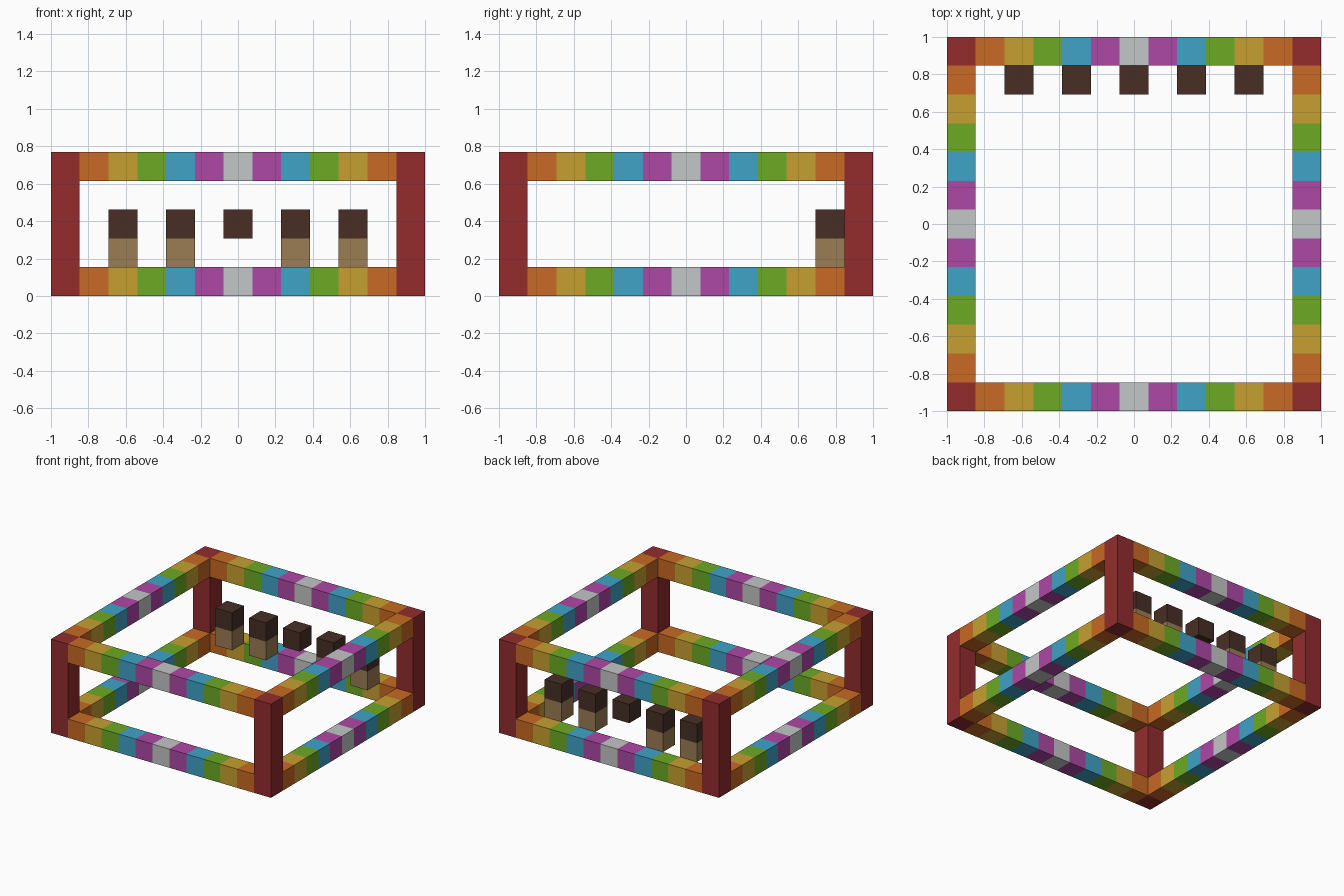
import bpy, bmesh
from mathutils import Matrix, Vector
from math import pi

cube = bpy.data.objects.get("Cube")
if cube:
    bpy.data.objects.remove(cube, do_unlink=True)

U = 2 / 13          # edge of one block
HALF = 6 * U        # centre of the frame rails and posts


def material(name, *rgb):
    """Flat material from an sRGB colour in 0-255."""
    col = [((c / 255 + 0.055) / 1.055) ** 2.4 for c in rgb] + [1]
    m = bpy.data.materials.new(name)
    m.use_nodes = True
    m.diffuse_color = col
    m.node_tree.nodes["Principled BSDF"].inputs["Base Color"].default_value = col
    return m


red = material("red", 147, 44, 45)
dark_wood = material("dark brown", 72, 47, 37)
light_wood = material("tan", 155, 125, 83)
# Rail colours from the middle block outwards
bands = [
    material("light grey", 196, 199, 199),
    material("magenta", 174, 72, 165),
    material("sky blue", 63, 163, 199),
    material("green", 109, 170, 36),
    material("ochre", 199, 160, 49),
    material("orange", 200, 106, 35),
]


def add_object(name, bm, mats):
    bmesh.ops.recalc_face_normals(bm, faces=bm.faces)
    me = bpy.data.meshes.new(name)
    bm.to_mesh(me)
    bm.free()
    for m in mats:
        me.materials.append(m)
    ob = bpy.data.objects.new(name, me)
    bpy.context.collection.objects.link(ob)
    return ob


def box(name, centre, size, mat):
    bm = bmesh.new()
    bmesh.ops.create_cube(bm, size=1)
    bmesh.ops.scale(bm, vec=size, verts=bm.verts)
    bmesh.ops.translate(bm, vec=centre, verts=bm.verts)
    return add_object(name, bm, [mat])


def rail(name, centre, turn):
    """Square bar cut into eleven bands, coloured by distance from its middle."""
    bm = bmesh.new()
    bmesh.ops.create_cube(bm, size=U)
    bmesh.ops.scale(bm, vec=(11, 1, 1), verts=bm.verts)
    for i in range(-5, 5):
        bmesh.ops.bisect_plane(bm, geom=bm.verts[:] + bm.edges[:] + bm.faces[:],
                               plane_co=((i + 0.5) * U, 0, 0), plane_no=(1, 0, 0))
    for f in bm.faces:
        f.material_index = min(5, round(abs(f.calc_center_median().x) / U))
    bmesh.ops.transform(bm, verts=bm.verts,
                        matrix=Matrix.Translation(Vector(centre)) @ Matrix.Rotation(turn, 4, 'Z'))
    return add_object(name, bm, bands)


# Corner posts
for side, sx in (("left", 1), ("right", -1)):
    for end, sy in (("front", -1), ("back", 1)):
        box(f"{end}_{side}_post", (sx * HALF, sy * HALF, 2.5 * U), (U, U, 5 * U), red)

# Lower and upper rails on all four sides
for level, z in (("lower", 0.5 * U), ("upper", 4.5 * U)):
    rail(f"{level}_front_rail", (0, -HALF, z), 0)
    rail(f"{level}_back_rail", (0, HALF, z), 0)
    rail(f"{level}_left_rail", (HALF, 0, z), pi / 2)
    rail(f"{level}_right_rail", (-HALF, 0, z), pi / 2)

# Row of wooden blocks inside the back; the middle one has no base
for n, i in enumerate(range(-4, 5, 2), 1):
    box(f"dark_block_{n}", (i * U, 5 * U, 2.5 * U), (U, U, U), dark_wood)
    if i:
        box(f"base_block_{n}", (i * U, 5 * U, 1.5 * U), (U, U, U), light_wood)
